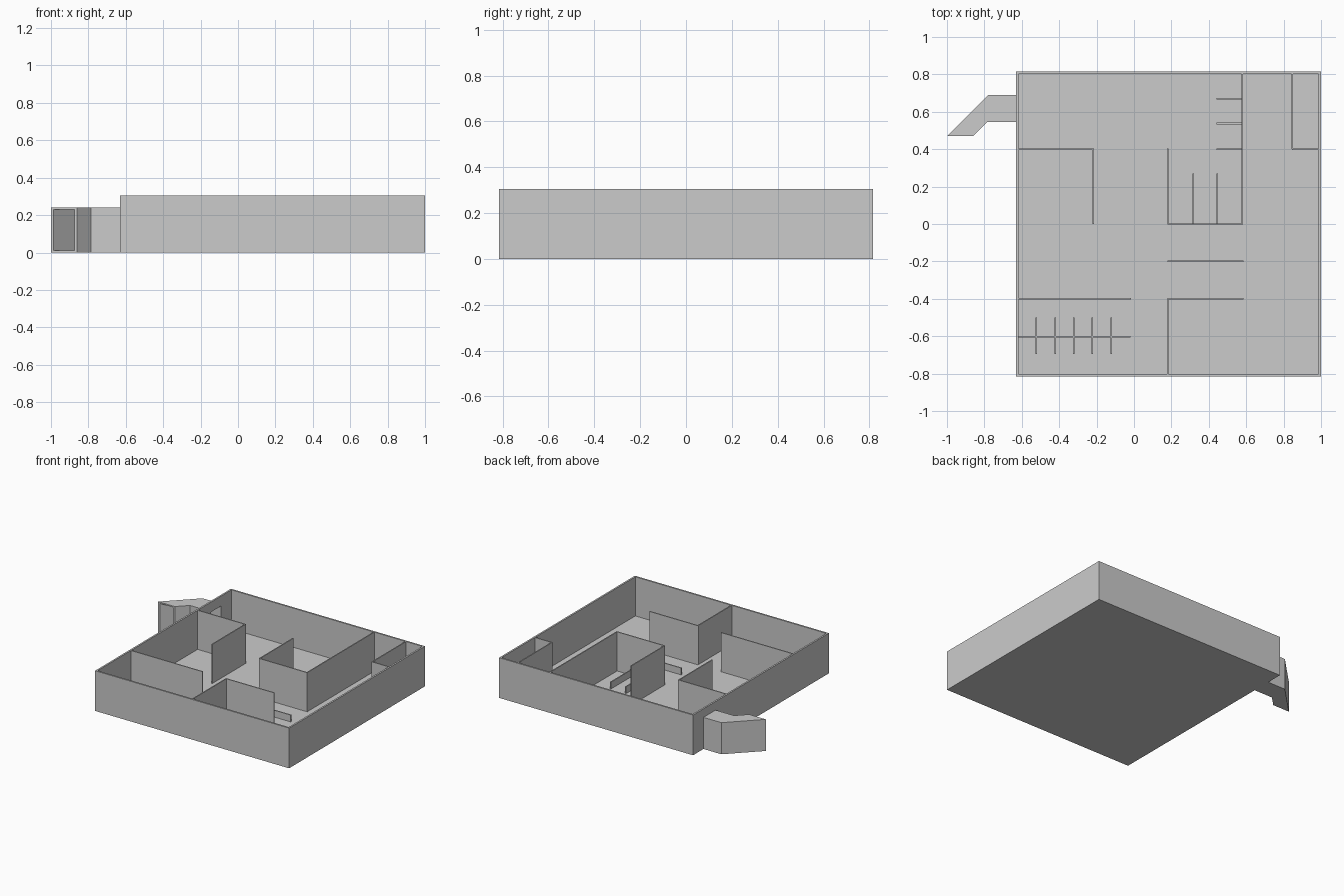
import bpy, bmesh

if "Cube" in bpy.data.objects:
    bpy.data.objects.remove(bpy.data.objects["Cube"])

H, FLOOR, LOW, T = 0.305, 0.008, 0.06, 0.008


def prism(name, pts, z0, z1):
    """Extrude a flat outline from z0 up to z1."""
    bm = bmesh.new()
    face = bm.faces.new([bm.verts.new((x, y, z0)) for x, y in pts])
    ext = bmesh.ops.extrude_face_region(bm, geom=[face])
    for v in ext["geom"]:
        if isinstance(v, bmesh.types.BMVert):
            v.co.z = z1
    bmesh.ops.recalc_face_normals(bm, faces=bm.faces)
    me = bpy.data.meshes.new(name)
    bm.to_mesh(me)
    bm.free()
    ob = bpy.data.objects.new(name, me)
    bpy.context.collection.objects.link(ob)
    return ob


def box(name, x0, x1, y0, y1, z0, z1):
    return prism(name, [(x0, y0), (x1, y0), (x1, y1), (x0, y1)], z0, z1)


def wall(name, x0, y0, x1, y1, top, t=T):
    """Thin axis-aligned wall along a centre line."""
    h = t / 2
    return box(name, x0 - h * (x0 == x1), x1 + h * (x0 == x1),
               y0 - h * (y0 == y1), y1 + h * (y0 == y1), FLOOR - 0.003, top)


def cut(ob, cutter):
    m = ob.modifiers.new("cut", 'BOOLEAN')
    m.operation, m.solver, m.object = 'DIFFERENCE', 'EXACT', cutter
    cutter.hide_render = True
    cutter.display_type = 'WIRE'


# Outer shell with floor, open at the top
shell = box("outer_walls", -0.63, 1.0, -0.815, 0.815, 0, H)
room = box("room_cutter", -0.617, 0.987, -0.802, 0.802, FLOOR, H + 0.1)

# Angled entrance tunnel, open at the end and into the building
tunnel = prism("entrance_tunnel", [(-0.63, 0.69), (-0.78, 0.69), (-1, 0.47),
               (-0.86, 0.47), (-0.785, 0.545), (-0.63, 0.545)], 0, 0.24)
passage = prism("passage_cutter", [(-0.61, 0.68), (-0.776, 0.68), (-0.996, 0.46),
                (-0.884, 0.46), (-0.789, 0.555), (-0.61, 0.555)], 0.011, 0.23)
cut(shell, room)
cut(shell, passage)
cut(tunnel, passage)

# Full-height partitions
full = [(-0.62, 0.4, -0.215, 0.4), (-0.219, 0, -0.219, 0.4),
        (0.181, 0, 0.181, 0.404), (0.178, 0.0, 0.584, 0.0),
        (0.58, 0, 0.58, 0.805), (0.847, 0.4, 0.847, 0.805),
        (0.844, 0.4, 0.99, 0.4), (-0.62, -0.4, -0.015, -0.4),
        (0.178, -0.4, 0.585, -0.4), (0.181, -0.805, 0.181, -0.4)]
for i, w in enumerate(full):
    wall(f"partition_{i}", *w, H)

# Low counters and dividers
low = [(0.178, -0.2, 0.585, -0.2), (0.44, 0.4, 0.58, 0.4),
       (0.44, 0.67, 0.58, 0.67), (0.318, 0, 0.318, 0.27),
       (0.446, 0, 0.446, 0.27), (-0.62, -0.602, -0.02, -0.602)]
for i, w in enumerate(low):
    wall(f"low_divider_{i}", *w, LOW)
wall("low_counter", 0.44, 0.538, 0.58, 0.538, LOW, 0.012)

# Row of low stalls
for i in range(5):
    x = -0.522 + 0.1 * i
    wall(f"stall_divider_{i}", x, -0.695, x, -0.5, LOW)
